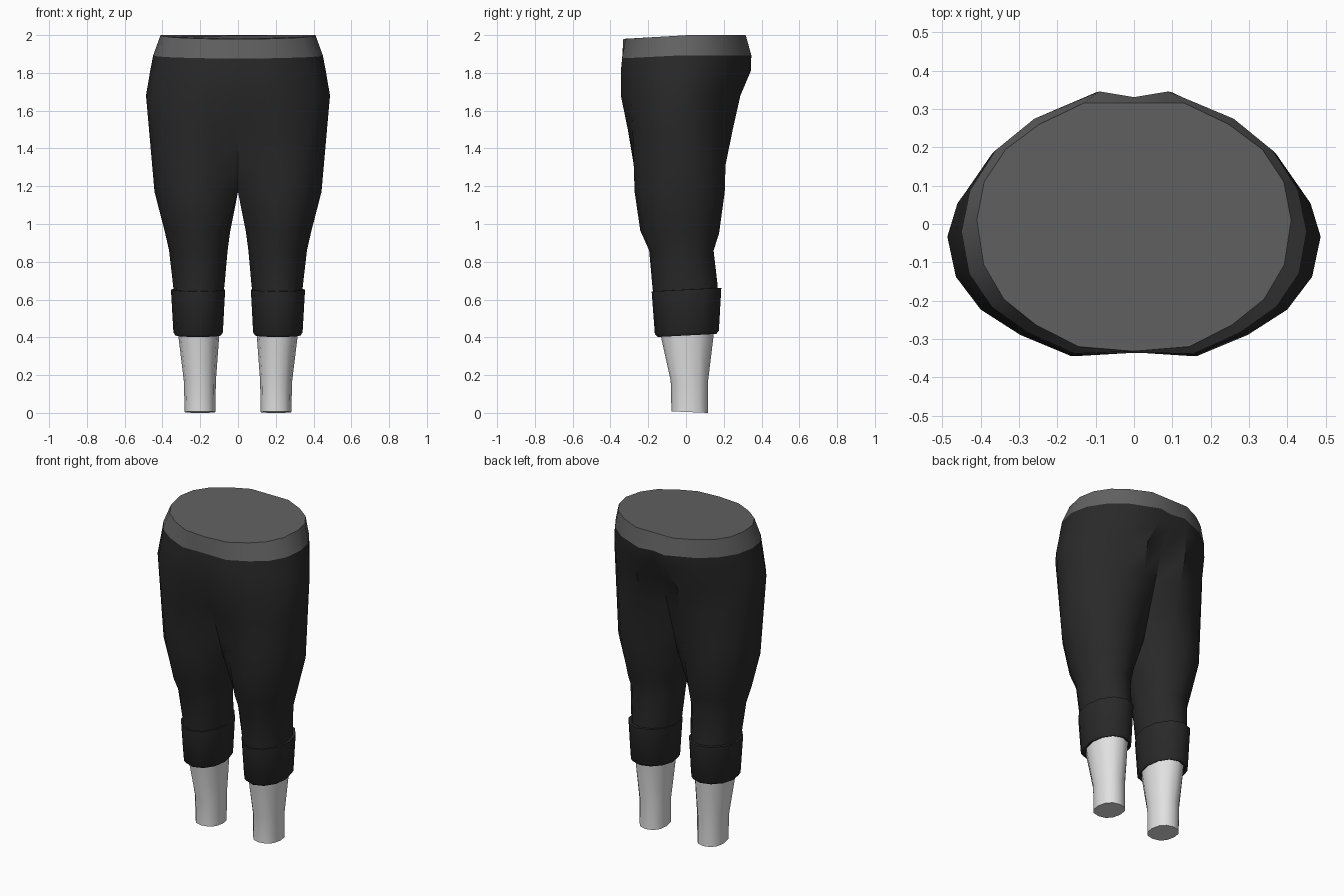
import bpy, bmesh, math

if "Cube" in bpy.data.objects:
    bpy.data.objects.remove(bpy.data.objects["Cube"])

N = 12  # points around each leg


def material(name, v):
    m = bpy.data.materials.new(name)
    m.diffuse_color = (v, v, v, 1)
    m.use_nodes = True
    m.node_tree.nodes["Principled BSDF"].inputs["Base Color"].default_value = m.diffuse_color
    return m


CLOTH = material("black cloth", 0.022)
BAND = material("grey waistband", 0.12)
SKIN = material("pale leg", 0.75)


def sup(v, e):
    return math.copysign(abs(v) ** (2 / e), v)


def leg_ring(x0, x1, yf, yb, zf, zb, e=2.0):
    """Closed rounded ring around one leg, starting at its innermost point."""
    pts = []
    for k in range(N):
        a = math.pi + 2 * math.pi * k / N
        c, s = sup(math.cos(a), e), sup(math.sin(a), e)
        pts.append(((x0 + x1) / 2 + (x1 - x0) / 2 * c,
                    (yf + yb) / 2 + (yb - yf) / 2 * s,
                    zf + (zb - zf) * (s + 1) / 2))
    return pts


def hip_arc(w, yf, yb, nf, nb, zf, zb, ef=2.15, eb=1.8, side=-0.02, xb=0.12):
    """Half outline from front centre to back centre; nf, nb sink the seams."""
    pts = [None]
    for k in range(1, N):
        p = -math.pi / 2 + math.pi * (k - 1) / (N - 2)
        e = ef if p < 0 else eb
        x, s = w * abs(sup(math.cos(p), e)), sup(math.sin(p), e)
        if k in (1, 2, N - 2, N - 1):
            s = math.copysign(1, s)
        y = side + ((yb - side) if s > 0 else (side - yf)) * s
        if k == 1:
            x, y = 0, y + nf
        if k == N - 2:
            x = xb
        if k == N - 1:
            x, y = 0, y - nb
        pts.append((x, y, min(zb, zf + (zb - zf) * (s + 1))))
    return pts


def blend(a, b, t):
    """Arc part-way between two outlines."""
    return [None] + [tuple(p + (q - p) * t for p, q in zip(a[k], b[k]))
                     for k in range(1, N)]


def loft(name, rings, mat, signs, caps=False, angle=40):
    """Skin the rings for each side, weld on the middle plane, cap holes."""
    bm = bmesh.new()
    for sg in signs:
        rows = [[bm.verts.new((sg * p[0], p[1], p[2])) if p else None for p in r]
                for r in rings]
        for a, b in zip(rows, rows[1:]):
            for k in range(N):
                j = (k + 1) % N
                q = [a[k], a[j], b[j], b[k]]
                if None not in q:
                    bm.faces.new(q if sg > 0 else q[::-1])
    bmesh.ops.remove_doubles(bm, verts=bm.verts[:], dist=0.0005)
    if caps:
        low = 1.93 if caps == "top" else -1
        bmesh.ops.holes_fill(bm, edges=[e for e in bm.edges if e.is_boundary
                                        and all(v.co.z > low for v in e.verts)])
    bmesh.ops.recalc_face_normals(bm, faces=bm.faces[:])
    me = bpy.data.meshes.new(name)
    bm.to_mesh(me)
    bm.free()
    me.materials.append(mat)
    ob = bpy.data.objects.new(name, me)
    bpy.context.collection.objects.link(ob)
    bpy.ops.object.select_all(action='DESELECT')
    ob.select_set(True)
    bpy.context.view_layer.objects.active = ob
    bpy.ops.object.shade_smooth_by_angle(angle=math.radians(angle))
    return ob


# Trousers: two legs that join at the crotch into one hip shell
crotch = leg_ring(0, 0.442, -0.272, 0.205, 1.17, 1.17)
for k in (0, 1, N - 1):
    crotch[k] = (0, crotch[k][1], crotch[k][2])
hips = hip_arc(0.487, -0.345, 0.288, 0.022, 0.05, 1.68, 1.68, side=-0.033, xb=0.14)
hem = hip_arc(0.449, -0.338, 0.346, 0.002, 0.015, 1.877, 1.893, 2.2, 1.95, xb=0.09)
trousers = [
    leg_ring(0.085, 0.34, -0.17, 0.165, 0.60, 0.60),
    leg_ring(0.072, 0.343, -0.178, 0.168, 0.67, 0.67),
    leg_ring(0.055, 0.365, -0.195, 0.146, 0.86, 0.86),
    leg_ring(0.042, 0.387, -0.242, 0.175, 0.965, 0.95),
    crotch,
    blend(crotch, hips, 0.28),
    blend(crotch, hips, 0.65),
    hips,
    hip_arc(0.465, -0.345, 0.343, 0.01, 0.035, 1.81, 1.81, 2.15, 1.85, xb=0.10),
    hem,
]
loft("trousers", trousers, CLOTH, (1, -1))

# Waistband with a flat closed top
top = hip_arc(0.41, -0.32, 0.316, -0.012, 0, 1.98, 2.0, 2.25, 2.1, 0.01, 0.13)
loft("waistband", [hem, top], BAND, (1, -1), caps="top", angle=35)

# Rolled cuffs and bare shins
cuff = [
    leg_ring(0.085, 0.335, -0.165, 0.165, 0.645, 0.662),
    leg_ring(0.068, 0.355, -0.182, 0.187, 0.643, 0.662),
    leg_ring(0.08, 0.342, -0.165, 0.174, 0.418, 0.435),
    leg_ring(0.09, 0.332, -0.15, 0.16, 0.402, 0.418),
    leg_ring(0.105, 0.315, -0.13, 0.145, 0.41, 0.425),
]
shin = [
    leg_ring(0.095, 0.318, -0.138, 0.15, 0.45, 0.45),
    leg_ring(0.10, 0.315, -0.132, 0.145, 0.40, 0.40),
    leg_ring(0.117, 0.287, -0.081, 0.117, 0.17, 0.17, 2.2),
    leg_ring(0.12, 0.282, -0.077, 0.116, 0.008, 0.0, 2.3),
]
for side, sg in (("right", 1), ("left", -1)):
    loft(side + "_cuff", cuff, CLOTH, (sg,), caps=True)
    loft(side + "_shin", shin, SKIN, (sg,), caps=True, angle=50)
